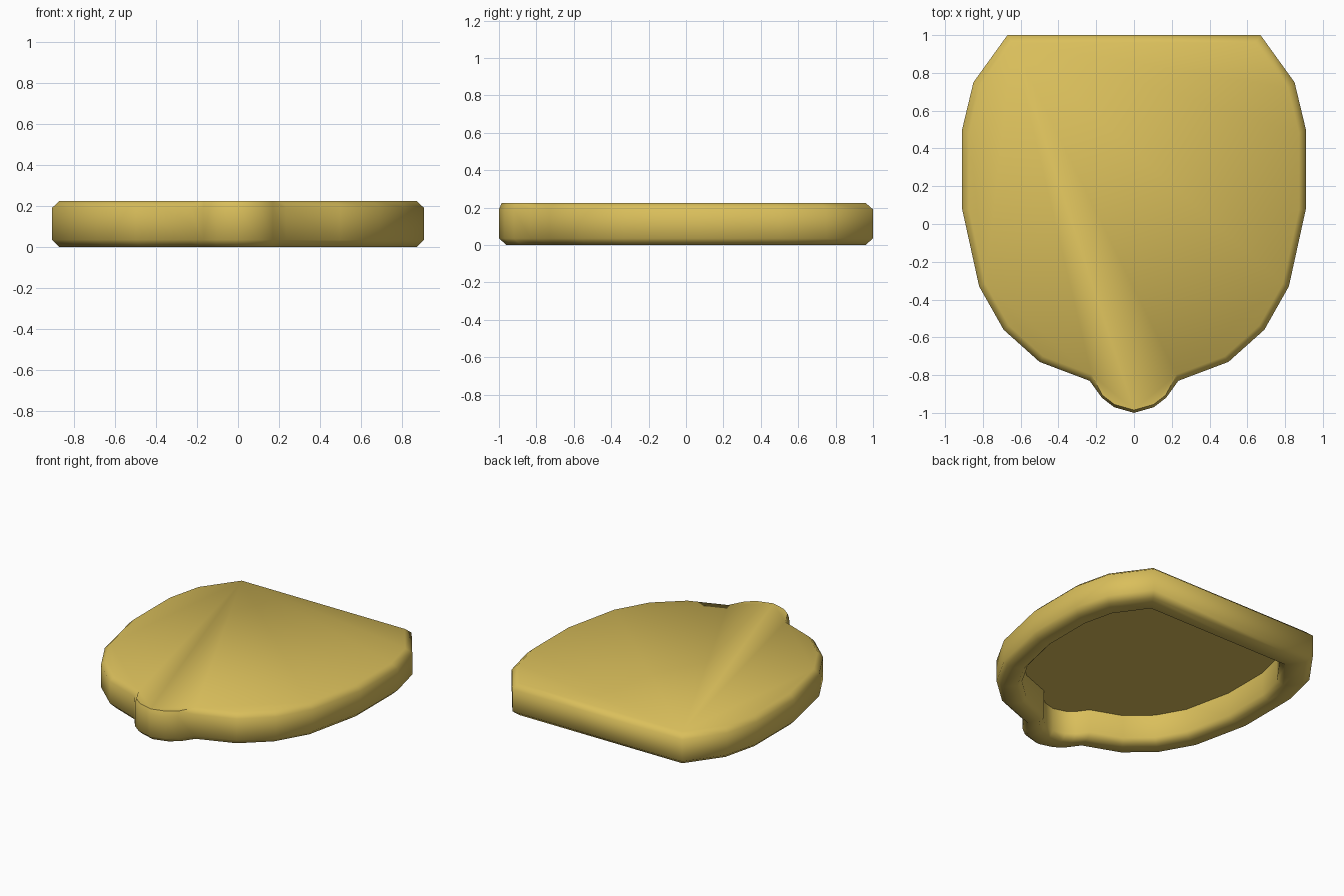
import bpy, bmesh

if "Cube" in bpy.data.objects:
    bpy.data.objects.remove(bpy.data.objects["Cube"])

# right half of the outline, from the flat back edge round to the front tab
half = [(0.67, 1.0), (0.85, 0.75), (0.91, 0.5), (0.91, 0.08), (0.82, -0.33),
        (0.69, -0.56), (0.5, -0.73), (0.235, -0.83), (0.17, -0.92),
        (0.105, -0.97), (0.0, -1.0)]
outline = half + [(-x, y) for x, y in reversed(half[:-1])]

gold = bpy.data.materials.new("mustard yellow")
gold.diffuse_color = (0.70, 0.52, 0.105, 1)
gold.use_nodes = True
gold.node_tree.nodes["Principled BSDF"].inputs["Base Color"].default_value = gold.diffuse_color

bm = bmesh.new()


def ring(scale, z, tab_scale=None):
    """One scaled copy of the outline at height z."""
    verts = []
    for x, y in outline:
        s = tab_scale if tab_scale and y < -0.9 else scale
        verts.append(bm.verts.new((x * s, y * s, z)))
    return verts


# hollow lid: ceiling, inner wall, lip, bottom rim, outer wall, top
rings = [ring(0.815, 0.20), ring(0.815, 0.035), ring(0.85, 0.0),
         ring(0.96, 0.0), ring(1.0, 0.035), ring(1.0, 0.19),
         ring(0.96, 0.225, 0.985)]
n = len(outline)
for a, b in zip(rings, rings[1:]):
    for i in range(n):
        j = (i + 1) % n
        bm.faces.new((a[i], a[j], b[j], b[i]))
bm.faces.new(rings[0])
bm.faces.new(rings[-1])
bmesh.ops.recalc_face_normals(bm, faces=bm.faces)

mesh = bpy.data.meshes.new("hollow_lid")
bm.to_mesh(mesh)
bm.free()
lid = bpy.data.objects.new("hollow_lid", mesh)
bpy.context.collection.objects.link(lid)
mesh.materials.append(gold)

# soft rounded edges
bpy.context.view_layer.objects.active = lid
lid.select_set(True)
bpy.ops.object.shade_smooth_by_angle(angle=1.05)
